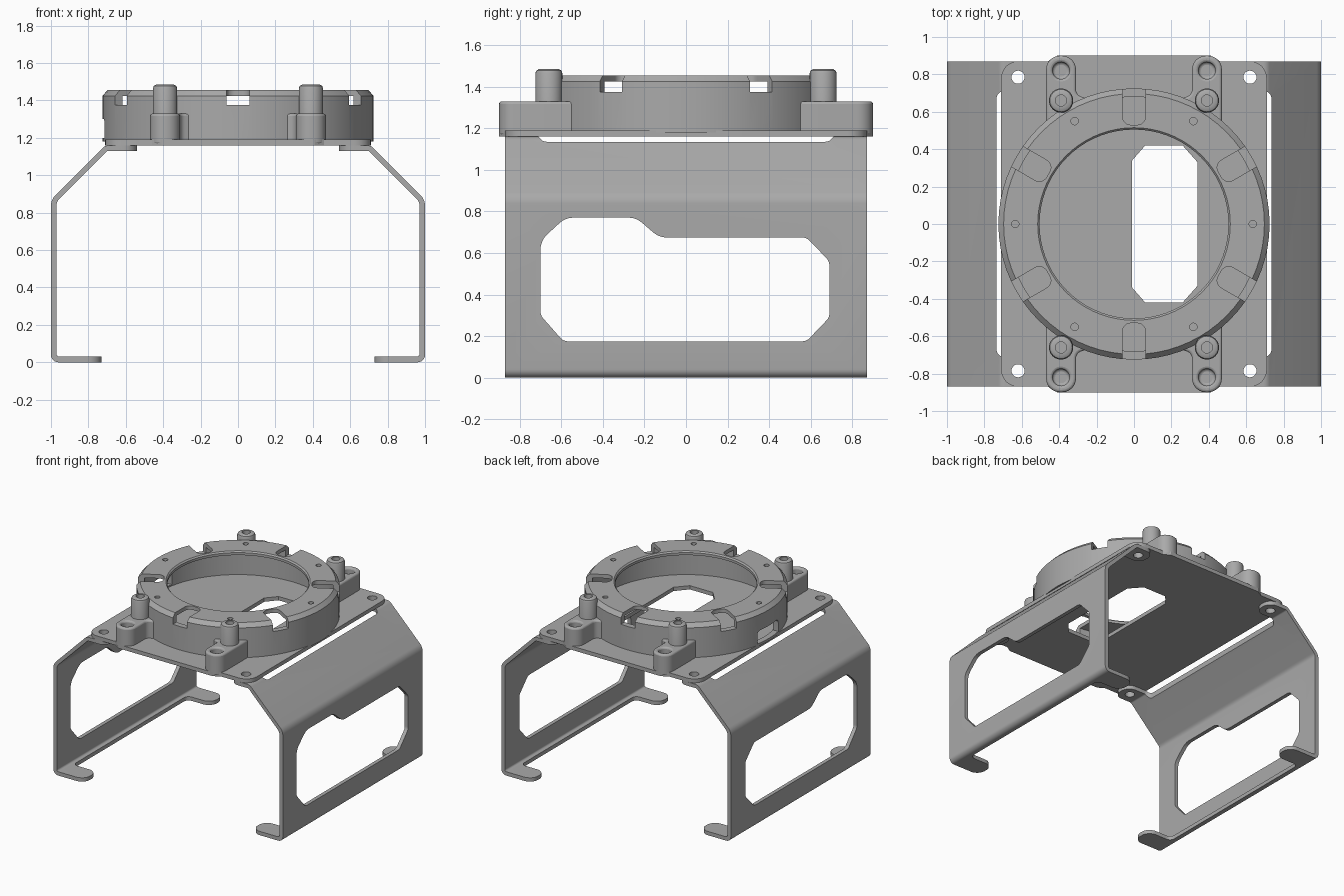
import bpy, bmesh, math
from mathutils import Vector

cube = bpy.data.objects.get("Cube")
if cube:
    bpy.data.objects.remove(cube, do_unlink=True)

metal = bpy.data.materials.new("grey_metal")
metal.use_nodes = True
metal.diffuse_color = (0.4, 0.4, 0.4, 1)
metal.node_tree.nodes["Principled BSDF"].inputs["Base Color"].default_value = metal.diffuse_color


def rounded(points, segments=6):
    """Round each corner that carries a radius as its third value."""
    out = []
    for i, p in enumerate(points):
        c = Vector(p[:2])
        if len(p) < 3:
            out.append(c)
            continue
        a = (Vector(points[i - 1][:2]) - c).normalized()
        b = (Vector(points[(i + 1) % len(points)][:2]) - c).normalized()
        half = a.angle(b) / 2
        d, w = p[2] / math.tan(half), math.sin(half)
        for k in range(segments + 1):
            t = k / segments
            k0, k1, k2 = (1 - t) ** 2, 2 * w * t * (1 - t), t * t
            out.append(c + (a * d * k0 + b * d * k2) / (k0 + k1 + k2))
    return out


def make_object(name, bm):
    bmesh.ops.recalc_face_normals(bm, faces=bm.faces)
    mesh = bpy.data.meshes.new(name)
    bm.to_mesh(mesh)
    bm.free()
    mesh.materials.append(metal)
    ob = bpy.data.objects.new(name, mesh)
    bpy.context.collection.objects.link(ob)
    return ob


def prism(name, points, axis, lo, hi):
    place = {"x": lambda u, v, w: (w, u, v),
             "y": lambda u, v, w: (u, w, v),
             "z": lambda u, v, w: (u, v, w)}[axis]
    bm = bmesh.new()
    face = bm.faces.new([bm.verts.new(place(p.x, p.y, lo)) for p in rounded(points)])
    ext = bmesh.ops.extrude_face_region(bm, geom=[face])
    moved = [g for g in ext["geom"] if isinstance(g, bmesh.types.BMVert)]
    bmesh.ops.translate(bm, verts=moved, vec=place(0, 0, hi - lo))
    return make_object(name, bm)


def lathe(name, profile, steps, x=0, y=0):
    bm = bmesh.new()
    rings = []
    for k in range(steps):
        a = math.tau * k / steps
        rings.append([bm.verts.new((x + r * math.cos(a), y + r * math.sin(a), z)) for r, z in profile])
    n = len(profile)
    for k in range(steps):
        p, q = rings[k], rings[(k + 1) % steps]
        for j in range(n):
            bm.faces.new((p[j], q[j], q[(j + 1) % n], p[(j + 1) % n]))
    return make_object(name, bm)


def disc(x, y, r, lo, hi):
    pts = [(x + r * math.cos(k * math.tau / 20), y + r * math.sin(k * math.tau / 20)) for k in range(20)]
    return prism("cutter", pts, "z", lo, hi)


def activate(ob):
    bpy.ops.object.select_all(action="DESELECT")
    ob.select_set(True)
    bpy.context.view_layer.objects.active = ob


def cut(ob, *cutters):
    activate(ob)
    for c in cutters:
        m = ob.modifiers.new("cut", "BOOLEAN")
        m.operation, m.solver, m.object = "DIFFERENCE", "EXACT", c
        bpy.ops.object.modifier_apply(modifier=m.name)
        bpy.data.objects.remove(c, do_unlink=True)


def finish(ob, mirror=(), bevel=0):
    activate(ob)
    if bevel:
        m = ob.modifiers.new("bevel", "BEVEL")
        m.width, m.segments, m.limit_method = bevel, 3, "ANGLE"
    if mirror:
        m = ob.modifiers.new("mirror", "MIRROR")
        m.use_axis = ["x" in mirror, "y" in mirror, False]
        m.use_mirror_merge = False
    bpy.ops.object.shade_smooth_by_angle(angle=math.radians(30))


def tab_cutter(tip, root, lo, hi):
    """Trims a flange down to two round-ended tabs joined by a straight lip."""
    half = [(tip - 0.2, 0.95), (tip + 0.11, 0.95), (tip + 0.11, 0.87),
            (tip, 0.87, 0.07), (tip, 0.71, 0.07), (root, 0.71, 0.04)]
    other = [(p[0], -p[1], *p[2:]) for p in reversed(half)]
    return prism("cutter", half + other, "z", lo, hi)


# Bent sheet legs with a stepped window, feet and top tabs
legs = prism("side_legs", [
    (0.73, 0), (1, 0, 0.04), (1, 0.87, 0.08), (0.71, 1.16, 0.05), (0.54, 1.16), (0.54, 1.13),
    (0.7, 1.13, 0.02), (0.97, 0.86, 0.05), (0.97, 0.03, 0.015), (0.73, 0.03)], "y", -0.87, 0.87)
window = [(-0.7, 0.3, 0.05), (-0.59, 0.175, 0.05), (0.58, 0.175, 0.05), (0.69, 0.29, 0.05),
          (0.69, 0.56, 0.05), (0.58, 0.675, 0.05), (-0.13, 0.675, 0.1), (-0.24, 0.77, 0.1),
          (-0.58, 0.77, 0.1), (-0.7, 0.66, 0.1)]
cut(legs, prism("cutter", window, "x", 0.9, 1.1),
    tab_cutter(0.73, 0.94, -0.1, 0.1), tab_cutter(0.54, 0.735, 1.04, 1.3),
    *[disc(0.62, y, 0.035, 1, 1.3) for y in (-0.785, 0.785)])
finish(legs, "x")

# Top plate with a chamfered opening and corner holes
quarter = [(0.71, 0.87, 0.09), (0.46, 0.87), (0.41, 0.9)]
front = quarter + [(-p[0], *p[1:]) for p in reversed(quarter)]
plate = prism("top_plate", front + [(-p[0], -p[1], *p[2:]) for p in front], "z", 1.16, 1.19)
opening = [(-0.01, 0.34), (0.06, 0.42), (0.26, 0.42), (0.34, 0.33),
           (0.34, -0.33), (0.26, -0.42), (0.06, -0.42), (-0.01, -0.34)]
cut(plate, prism("cutter", opening, "z", 1, 1.3),
    *[disc(x, y, 0.035, 1, 1.3) for x in (-0.62, 0.62) for y in (-0.785, 0.785)])
finish(plate)

# Hollow ring with a flat lip, radial slots, screw holes and a side port
ring = lathe("mounting_ring", [
    (0.505, 1.425), (0.505, 1.445), (0.515, 1.455), (0.697, 1.455), (0.725, 1.425),
    (0.725, 1.18), (0.68, 1.18), (0.68, 1.425)], 72)
cutters = []
for angle in (30, 90, 150, 210, 270, 330):
    slot = prism("cutter", [(0.53, -0.062, 0.045), (0.85, -0.062), (0.85, 0.062), (0.53, 0.062, 0.045)],
                 "z", 1.375, 1.6)
    slot.rotation_euler.z = math.radians(angle)
    a = math.radians(angle - 30)
    cutters += [slot, disc(0.635 * math.cos(a), 0.635 * math.sin(a), 0.02, 1.4, 1.5)]
cutters.append(prism("cutter", [(-0.13, 1.2), (0.13, 1.2), (0.13, 1.3, 0.03), (-0.13, 1.3, 0.03)],
                     "x", -0.8, -0.6))
cut(ring, *cutters)
finish(ring)

# Screw bosses joined to the ring
boss = prism("screw_bosses", [
    (0.47, 0.9, 0.075), (0.31, 0.9, 0.075), (0.31, 0.69, 0.04), (0.25, 0.67),
    (0.26, 0.645), (0.47, 0.52)], "z", 1.165, 1.33)
cut(boss, disc(0.39, 0.82, 0.045, 1.22, 1.5))
finish(boss, "xy", 0.015)

# Tall hollow posts on the bosses
post = lathe("tall_posts", [(0.03, 1.2), (0.065, 1.2), (0.065, 1.465), (0.06, 1.478),
                            (0.047, 1.485), (0.03, 1.485)], 24, 0.39, 0.66)
finish(post, "xy")
